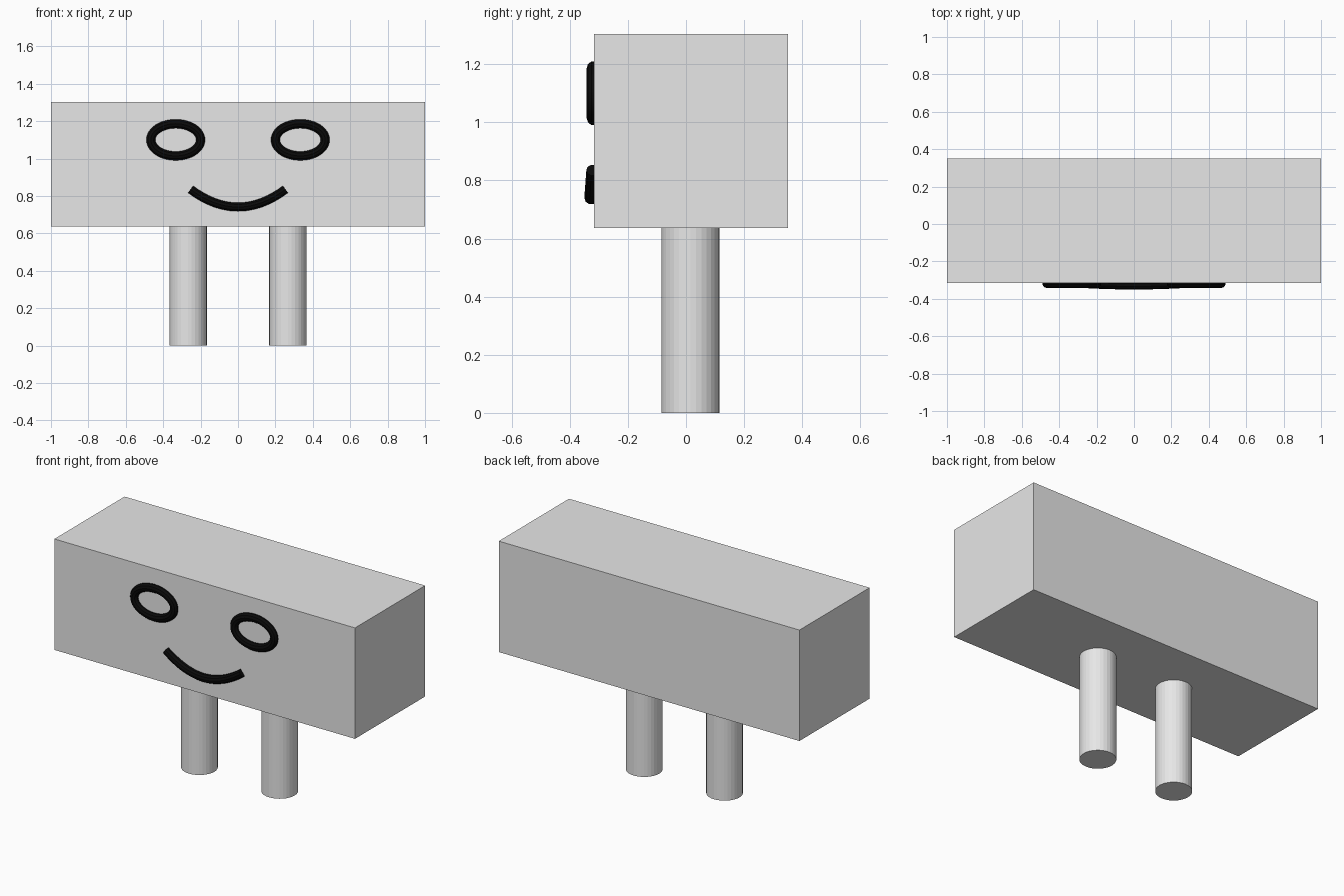
import bpy, math

if "Cube" in bpy.data.objects:
    bpy.data.objects.remove(bpy.data.objects["Cube"])

def material(name, rgb):
    m = bpy.data.materials.new(name)
    m.diffuse_color = (*rgb, 1)
    m.use_nodes = True
    m.node_tree.nodes["Principled BSDF"].inputs["Base Color"].default_value = m.diffuse_color
    return m

grey = material("light grey", (0.8, 0.8, 0.8))
black = material("black", (0.003, 0.003, 0.003))

def tube(name, points, radius, cyclic):
    """Sweep a round tube along a path and turn it into a mesh."""
    curve = bpy.data.curves.new(name, 'CURVE')
    curve.dimensions = '3D'
    curve.bevel_depth = radius
    curve.bevel_resolution = 3
    curve.use_fill_caps = not cyclic
    spline = curve.splines.new('POLY')
    spline.points.add(len(points) - 1)
    for p, co in zip(spline.points, points):
        p.co = (*co, 1)
    spline.use_cyclic_u = cyclic
    ob = bpy.data.objects.new(name, curve)
    bpy.context.collection.objects.link(ob)
    bpy.ops.object.select_all(action='DESELECT')
    ob.select_set(True)
    bpy.context.view_layer.objects.active = ob
    bpy.ops.object.convert(target='MESH')
    ob = bpy.context.object
    ob.name = name
    ob.data.materials.clear()
    ob.data.materials.append(black)
    bpy.ops.object.shade_smooth_by_angle()

# Box body
bpy.ops.mesh.primitive_cube_add(size=1, location=(0, 0.017, 0.97))
body = bpy.context.object
body.name = "body"
body.scale = (2, 0.667, 0.667)
body.data.materials.append(grey)

for side, s in (("left", -1), ("right", 1)):
    # Round legs, flat facets
    bpy.ops.mesh.primitive_cylinder_add(vertices=32, radius=0.1, depth=0.66,
                                        location=(s * 0.267, 0.015, 0.33))
    leg = bpy.context.object
    leg.name = side + "_leg"
    leg.data.materials.append(grey)

    # Oval eye rings, half sunk in the front face
    ring = [(s * 0.333 + 0.133 * math.cos(a), -0.317, 1.1 + 0.086 * math.sin(a))
            for a in (math.tau * i / 48 for i in range(48))]
    tube(side + "_eye", ring, 0.025, True)

# Smile, bowing slightly forward at its middle
smile = []
for i in range(25):
    t = i / 12 - 1
    smile.append((0.253 * t, -0.326 + 0.007 * t * t, 0.741 + 0.094 * t * t))
tube("smile", smile, 0.024, False)
